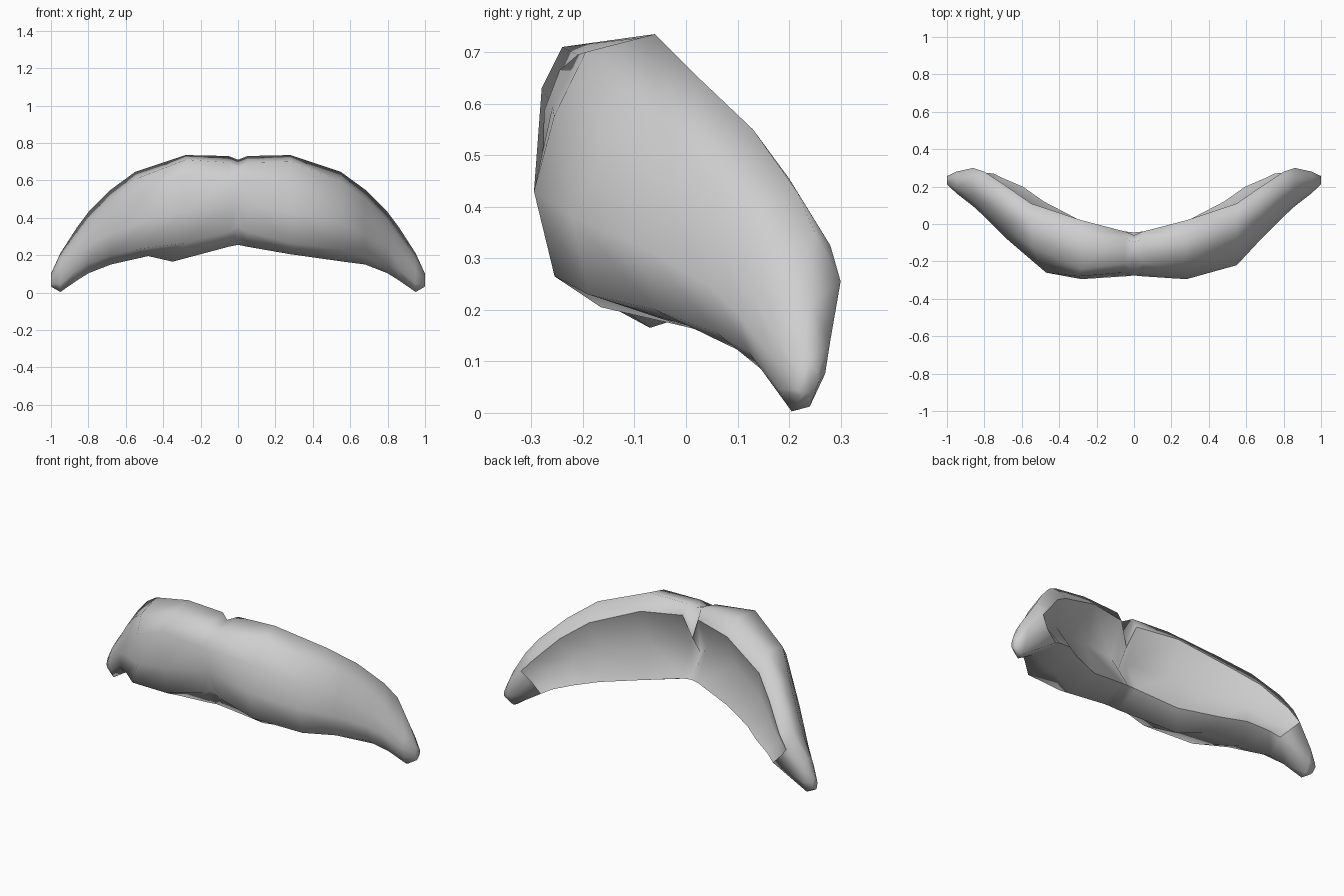
import bpy, bmesh

if "Cube" in bpy.data.objects:
    bpy.data.objects.remove(bpy.data.objects["Cube"])

# Cross-sections of one half, centre to tip: x, then (y, z) of
# back crease, ridge, upper front, front, lower front, underside, back lip
SECTIONS = [
    (0.00, (-.06, .54), (-.10, .71), (-.245, .665), (-.275, .48), (-.25, .355), (-.20, .255), (-.045, .305)),
    (0.05, (-.04, .67), (-.07, .73), (-.21, .695), (-.28, .465), (-.25, .325), (-.19, .245), (-.04, .30)),
    (0.28, (.02, .655), (-.06, .735), (-.195, .70), (-.295, .43), (-.255, .265), (-.165, .205), (.015, .25)),
    (0.55, (.11, .55), (.03, .645), (-.10, .595), (-.22, .38), (-.19, .23), (.00, .167), (.12, .225)),
    (0.68, (.20, .455), (.13, .55), (.01, .50), (-.08, .32), (-.06, .20), (.065, .15), (.20, .205)),
    (0.80, (.28, .325), (.215, .43), (.11, .38), (.04, .25), (.06, .155), (.14, .103), (.245, .17)),
    (0.86, (.30, .255), (.25, .35), (.15, .30), (.095, .20), (.12, .12), (.17, .065), (.27, .14)),
    (0.95, (.28, .14), (.24, .21), (.19, .18), (.165, .11), (.18, .045), (.205, .003), (.24, .012)),
    (1.00, (.255, .08), (.24, .10), (.222, .095), (.212, .07), (.215, .045), (.225, .032), (.24, .04)),
]
CREASE, RIDGE, UPPER, BROW, FRONT, LOWER, UNDER, LIP, HOLLOW = range(9)
PANEL_END = 6          # section where the hollow back panel stops


def ring_points(section):
    """Add a bulging point on the front, and one that hollows the back."""
    x, pts = section[0], list(section[1:])
    (uy, uz), (fy, fz) = pts[2], pts[3]
    bulge = .015 * (1 - x)
    pts.insert(BROW, ((uy + fy) / 2 - bulge, (uz + fz) / 2 + bulge))
    (cy, cz), (ly, lz) = pts[CREASE], pts[LIP]
    pull = -.085 * (1 - .5 * x) if x < .84 else .01
    if x == .86:
        pull = -.01
    pts.append(((cy + ly) / 2 + pull, (cz + lz) / 2))
    ring = [[x, y, z] for y, z in pts]
    # The lip of the panel lags behind the crease towards the tip
    if .5 < x < .9:
        ring[LIP][0] = x * .875
        ring[HOLLOW][0] = x * .94
    return ring


bm = bmesh.new()
centre = [bm.verts.new(p) for p in ring_points(SECTIONS[0])]
for side in (1, -1):
    rings = [centre]
    for section in SECTIONS[1:]:
        rings.append([bm.verts.new((side * x, y, z)) for x, y, z in ring_points(section)])
    # Skin between neighbouring sections, and the tip cap
    for a, b in zip(rings, rings[1:]):
        for i in range(9):
            j = (i + 1) % 9
            bm.faces.new((a[i], a[j], b[j], b[i]))
    bm.faces.new(rings[-1])
    # Hard edges around the hollow back panel
    for k in range(PANEL_END):
        for i in (CREASE, LIP):
            bm.edges.get((rings[k][i], rings[k + 1][i])).smooth = False
    end = rings[PANEL_END]
    for i, j in ((LIP, HOLLOW), (HOLLOW, CREASE)):
        bm.edges.get((end[i], end[j])).smooth = False
    # The left half is a little fuller, with a bump on its underside
    if side < 0:
        rings[2][UNDER].co = (-.35, -.07, .165)
        rings[3][UNDER].co = (-.48, -.02, .195)
        rings[2][UPPER].co = (-.28, -.24, .71)
        rings[2][BROW].co = (-.30, -.28, .63)
        rings[3][UPPER].co = (-.54, -.125, .61)
        rings[3][BROW].co = (-.51, -.20, .53)
        rings[3][FRONT].co = (-.47, -.26, .39)

bmesh.ops.recalc_face_normals(bm, faces=bm.faces)
for f in bm.faces:
    f.smooth = True
mesh = bpy.data.meshes.new("moustache")
bm.to_mesh(mesh)
bm.free()

# Plain grey surface
grey = bpy.data.materials.new("grey")
grey.diffuse_color = (.62, .62, .62, 1)
grey.use_nodes = True
grey.node_tree.nodes["Principled BSDF"].inputs["Base Color"].default_value = grey.diffuse_color
mesh.materials.append(grey)
moustache = bpy.data.objects.new("moustache", mesh)
bpy.context.collection.objects.link(moustache)
